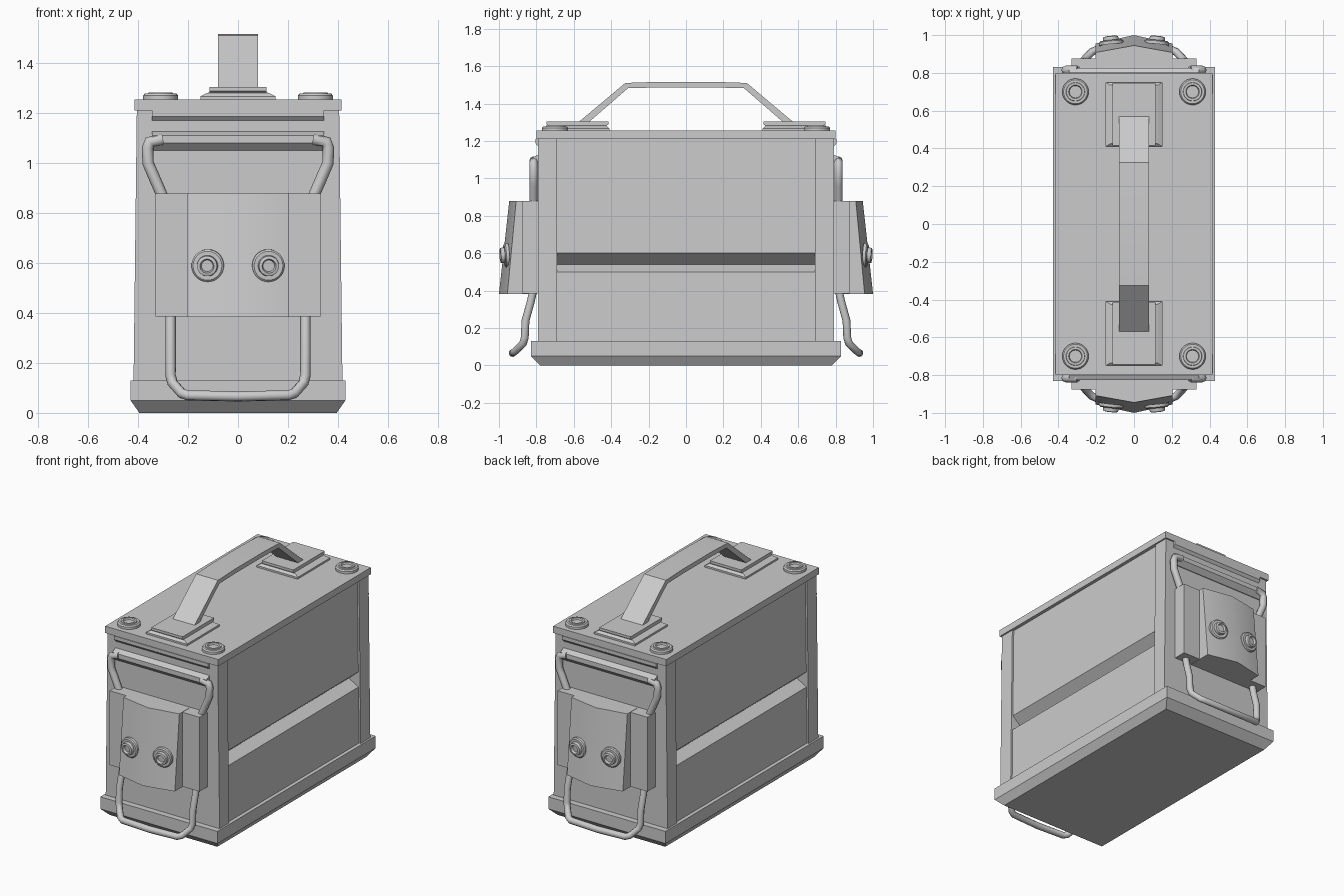
import bpy, bmesh
from math import radians, atan2
from mathutils import Matrix

old = bpy.data.objects.get("Cube")
if old:
    bpy.data.objects.remove(old, do_unlink=True)

metal = bpy.data.materials.new("grey_metal")
metal.use_nodes = True
GREY = (0.6, 0.6, 0.6, 1)
metal.diffuse_color = GREY
metal.node_tree.nodes["Principled BSDF"].inputs["Base Color"].default_value = GREY


def finish(name, bm, matrix=None):
    bmesh.ops.recalc_face_normals(bm, faces=bm.faces)
    mesh = bpy.data.meshes.new(name)
    bm.to_mesh(mesh)
    bm.free()
    mesh.materials.append(metal)
    ob = bpy.data.objects.new(name, mesh)
    bpy.context.collection.objects.link(ob)
    if matrix is not None:
        ob.matrix_world = matrix
    bpy.ops.object.select_all(action='DESELECT')
    ob.select_set(True)
    bpy.context.view_layer.objects.active = ob
    bpy.ops.object.shade_smooth_by_angle(angle=radians(30))
    return ob


def loft(name, rings):
    """Join matching rings of points and cap both ends."""
    bm = bmesh.new()
    vs = [[bm.verts.new(p) for p in ring] for ring in rings]
    n = len(vs[0])
    for a, b in zip(vs, vs[1:]):
        for i in range(n):
            j = (i + 1) % n
            bm.faces.new((a[i], a[j], b[j], b[i]))
    bm.faces.new(vs[0])
    bm.faces.new(vs[-1])
    return finish(name, bm)


def rect(x, y0, y1, z):
    return [(-x, y0, z), (x, y0, z), (x, y1, z), (-x, y1, z)]


def lathe(name, profile, matrix, steps=28):
    """Revolve (radius, height) points about z."""
    bm = bmesh.new()
    vs = [bm.verts.new((r, 0, z)) for r, z in profile]
    es = [bm.edges.new(pair) for pair in zip(vs, vs[1:])]
    bmesh.ops.spin(bm, geom=vs + es, cent=(0, 0, 0), axis=(0, 0, 1),
                   angle=radians(360), steps=steps)
    bmesh.ops.remove_doubles(bm, verts=bm.verts, dist=0.0002)
    return finish(name, bm, matrix)


def wire(name, points, radius):
    """Round bar along a softly bent path."""
    cu = bpy.data.curves.new(name, 'CURVE')
    cu.dimensions = '3D'
    cu.bevel_depth = radius
    cu.bevel_resolution = 2
    cu.use_fill_caps = True
    sp = cu.splines.new('POLY')
    sp.points.add(len(points) - 1)
    for p, co in zip(sp.points, points):
        p.co = (*co, 1)
    cu.materials.append(metal)
    ob = bpy.data.objects.new(name, cu)
    bpy.context.collection.objects.link(ob)
    return ob


def half_width(z):
    return 0.405 + 0.013 * (1.21 - z) / 1.08


# Body core with a V groove along each long side
side = [(half_width(z) - d, z) for z, d in
        ((0.1, .012), (0.5, .012), (0.54, .082), (0.6, .012), (1.21, .012))]
outline = side + [(-x, z) for x, z in reversed(side)]
loft("body_core", [[(x, y, z) for x, z in outline] for y in (-0.7, 0.7)])

# Base tray with chamfered underside, and lid
loft("base_tray", [rect(0.395, -0.78, 0.78, 0), rect(0.43, -0.83, 0.83, 0.05),
                   rect(0.43, -0.83, 0.83, 0.13)])
loft("lid", [rect(0.415, -0.8, 0.8, z) for z in (1.21, 1.255)])

# Carry handle: flat strap bent along y
outer = [(-.575, 1.3), (-.325, 1.51), (-.15, 1.516), (.15, 1.516), (.325, 1.51), (.575, 1.3)]
inner = [(.52, 1.3), (.31, 1.482), (.15, 1.486), (-.15, 1.486), (-.31, 1.482), (-.52, 1.3)]
loft("carry_handle", [[(x, y, z) for y, z in outer + inner] for x in (-0.08, 0.08)])

rivet_shape = [(.07, 0), (.07, .017), (.063, .025), (.05, .025), (.048, .03),
               (.036, .03), (.032, .02), (0, .02)]
latch_rivet_shape = [(.065, 0), (.065, .016), (.058, .022), (.042, .022), (.04, .042),
                     (.028, .045), (.023, .03), (0, .03)]

for s, end in ((-1, "front"), (1, "back")):
    # End block framing the side panels
    a, b = s * 0.69, s * 0.79
    loft(end + "_end_block", [rect(half_width(z), a, b, z) for z in (0.1, 1.21)])

    # Stepped handle foot
    loft(end + "_handle_foot", [
        rect(.15, s * .41, s * .75, 1.25), rect(.15, s * .41, s * .75, 1.267),
        rect(.125, s * .425, s * .735, 1.28), rect(.115, s * .425, s * .735, 1.283),
        rect(.115, s * .415, s * .745, 1.288), rect(.115, s * .415, s * .745, 1.305)])

    # Lid lip and catch ledge
    lip = [(.78, 1.21), (.805, 1.21), (.805, 1.187), (.79, 1.17), (.78, 1.17)]
    ledge = [(.78, 1.13), (.795, 1.125), (.825, 1.11), (.825, 1.08), (.795, 1.05), (.78, 1.05)]
    for part, prof in (("_lid_lip", lip), ("_catch_ledge", ledge)):
        loft(end + part, [[(x, s * y, z) for y, z in prof] for x in (-.345, .345)])

    # Latch backing plate and ridged cover
    loft(end + "_latch_plate", [rect(.33, s * .78, s * .875, z) for z in (.385, .878)])
    loft(end + "_latch_cover", [
        [(-.205, s * .8, z), (-.205, s * e, z), (0, s * r, z), (.205, s * e, z), (.205, s * .8, z)]
        for z, e, r in ((.383, .955, 1.0), (.88, .908, .945))])

    # Lower wire bail
    half = [(.27, .815, .41), (.27, .83, .34), (.27, .858, .24), (.27, .862, .15),
            (.262, .87, .12), (.225, .91, .078), (.2, .922, .07)]
    path = half + [(0, .927, .066)] + [(-x, y, z) for x, y, z in reversed(half)]
    wire(end + "_latch_bail", [(x, s * y, z) for x, y, z in path], .021)

    for m, hand in ((-1, "right"), (1, "left")):
        # Upper latch wire
        arm = [(.295, .85), (.345, .965), (.36, 1.0), (.362, 1.06), (.354, 1.085), (.3, 1.095)]
        wire(f"{end}_{hand}_latch_arm", [(m * x, s * .815, z) for x, z in arm], .023)

        # Lid rivet
        lathe(f"{end}_{hand}_lid_rivet", rivet_shape,
              Matrix.Translation((m * .31, s * .7, 1.253)))

        # Latch rivet, square to the sloped cover
        turn = Matrix.Rotation(m * -s * atan2(.02, .2), 4, 'Z') @ \
            Matrix.Rotation(-s * radians(90 + 3), 4, 'X')
        lathe(f"{end}_{hand}_latch_rivet", latch_rivet_shape,
              Matrix.Translation((m * .12, s * .95, .59)) @ turn)
